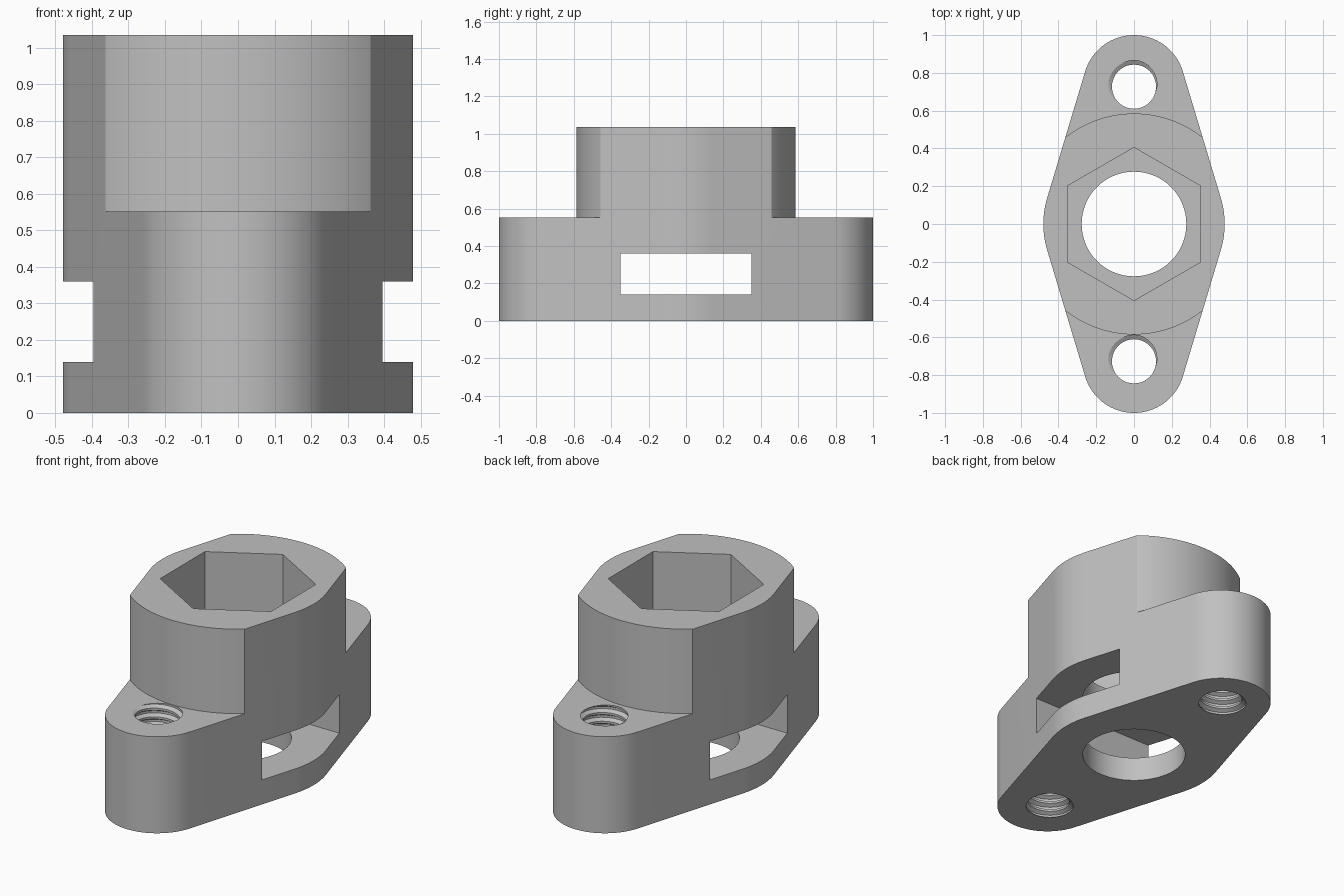
import bpy, bmesh, math
from math import sin, cos, pi, tau

if "Cube" in bpy.data.objects:
    bpy.data.objects.remove(bpy.data.objects["Cube"], do_unlink=True)

# Main dimensions
MID_R, END_R, END_Y = 0.48, 0.27, 0.73
FLANGE_Z, TOP_Z, BOSS_R = 0.552, 1.035, 0.585

grey = bpy.data.materials.new("plain grey")
grey.use_nodes = True
grey.diffuse_color = (0.53, 0.53, 0.53, 1)
grey.node_tree.nodes["Principled BSDF"].inputs["Base Color"].default_value = grey.diffuse_color


def make_object(name, bm):
    bmesh.ops.recalc_face_normals(bm, faces=bm.faces)
    mesh = bpy.data.meshes.new(name)
    bm.to_mesh(mesh)
    bm.free()
    mesh.materials.append(grey)
    obj = bpy.data.objects.new(name, mesh)
    bpy.context.collection.objects.link(obj)
    return obj


def arc(cy, r, start, end, n):
    return [(r * cos(start + (end - start) * i / n), cy + r * sin(start + (end - start) * i / n))
            for i in range(n + 1)]


def prism(name, outline, z0, z1):
    bm = bmesh.new()
    face = bm.faces.new([bm.verts.new((x, y, z0)) for x, y in outline])
    up = bmesh.ops.extrude_face_region(bm, geom=[face])["geom"]
    bmesh.ops.translate(bm, vec=(0, 0, z1 - z0),
                        verts=[v for v in up if isinstance(v, bmesh.types.BMVert)])
    return make_object(name, bm)


def thread_cutter(name, y, minor=0.117, major=0.139, pitch=0.05, turns=17, n=32):
    """Helical rod whose ends lie outside the flange."""
    radii = (minor, minor, major, major)
    rows = len(radii)
    z0 = FLANGE_Z - pitch * 14.96
    bm = bmesh.new()
    count = rows * (turns + 1)
    cols = [[bm.verts.new((radii[k % rows] * cos(tau * c / n),
                           y + radii[k % rows] * sin(tau * c / n),
                           z0 + pitch * (k / rows + c / n)))
             for k in range(count)] for c in range(n)]
    # The last column meets the first one a full pitch higher
    cols.append(cols[0][rows:])
    for a, b in zip(cols, cols[1:]):
        for k in range(min(len(a), len(b)) - 1):
            bm.faces.new((a[k], b[k], b[k + 1], a[k + 1]))
    bmesh.ops.holes_fill(bm, edges=[e for e in bm.edges if e.is_boundary], sides=0)
    bmesh.ops.triangulate(bm, faces=[f for f in bm.faces if len(f.verts) > 4])
    return make_object(name, bm)


def cut(body, cutter):
    mod = body.modifiers.new(cutter.name, "BOOLEAN")
    mod.operation, mod.solver, mod.object = "DIFFERENCE", "EXACT", cutter
    cutter.hide_render = True
    bpy.context.view_layer.objects.active = body
    bpy.ops.object.modifier_apply(modifier=mod.name)
    bpy.data.objects.remove(cutter, do_unlink=True)


# Body: rounded middle joined by tangents to two rounded ends
t = math.asin((MID_R - END_R) / END_Y)
half = arc(0, MID_R, -t, t, 16) + arc(END_Y, END_R, t, pi - t, 40)
body = prism("flanged_socket_body", half + [(-x, -y) for x, y in half], 0, TOP_Z)

# Lower the ends around the round boss
shoulder = arc(0, BOSS_R, pi * 0.2, pi * 0.8, 48) + [(-0.7, 1.2), (0.7, 1.2)]
for side in (1, -1):
    cut(body, prism("shoulder_cutter", [(x * side, y * side) for x, y in shoulder], FLANGE_Z, 1.3))

# Central bore, hexagonal socket and cross slot
cut(body, prism("bore_cutter", arc(0, 0.277, 0, tau * 63 / 64, 63), -0.2, 1.3))
cut(body, prism("hex_cutter", arc(0, 0.405, pi / 6, pi / 6 + tau * 5 / 6, 5), 0.55, 1.3))
slot = [(-0.7, -0.35), (0.7, -0.35), (0.7, 0.35), (-0.7, 0.35)]
cut(body, prism("slot_cutter", slot, 0.14, 0.36))

# Threaded holes in both ends
for side in (1, -1):
    cut(body, thread_cutter("thread_cutter", side * 0.727))

bpy.ops.object.select_all(action="DESELECT")
body.select_set(True)
bpy.context.view_layer.objects.active = body
bpy.ops.object.shade_smooth_by_angle(angle=math.radians(25))
